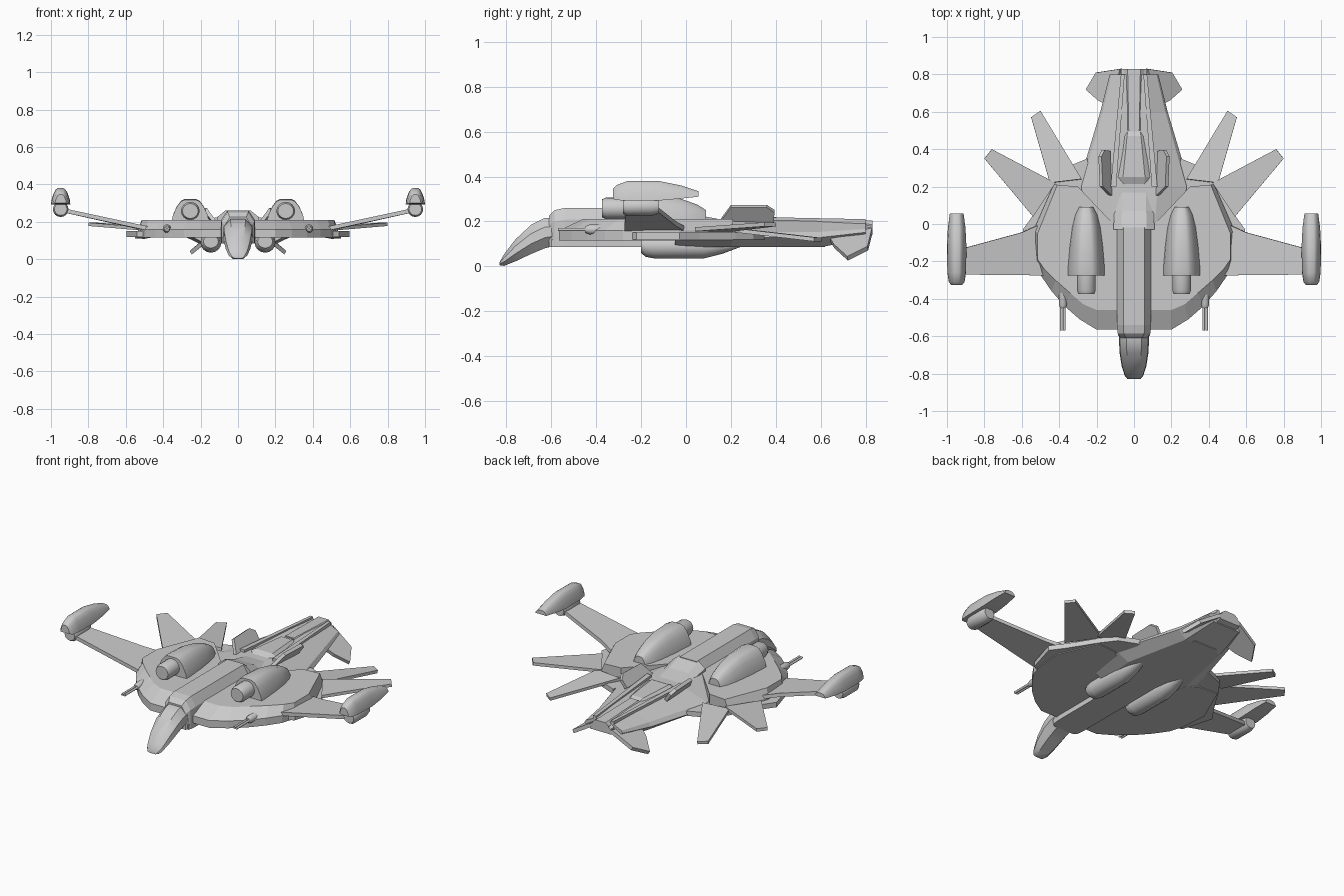
import bpy, bmesh
from math import sin, cos, pi, radians
from mathutils import Vector


def finish(name, bm, mirror=False, smooth=False):
    bmesh.ops.recalc_face_normals(bm, faces=bm.faces)
    me = bpy.data.meshes.new(name)
    bm.to_mesh(me)
    bm.free()
    ob = bpy.data.objects.new(name, me)
    bpy.context.collection.objects.link(ob)
    if smooth:
        bpy.context.view_layer.objects.active = ob
        ob.select_set(True)
        bpy.ops.object.shade_smooth_by_angle(angle=radians(35))
        ob.select_set(False)
    if mirror:
        m = ob.modifiers.new("mirror", 'MIRROR')
        m.use_mirror_merge = False
    return ob


def skin(name, rings, mirror=False, smooth=False):
    """Join rings of equal point count and cap both ends."""
    bm = bmesh.new()
    vs = [[bm.verts.new(p) for p in r] for r in rings]
    n = len(vs[0])
    for a, b in zip(vs, vs[1:]):
        for i in range(n):
            bm.faces.new((a[i], a[(i + 1) % n], b[(i + 1) % n], b[i]))
    bm.faces.new(vs[0])
    bm.faces.new(vs[-1])
    return finish(name, bm, mirror, smooth)


def loft(name, profile, stations, cx=0, smooth=False):
    """Sweep a unit profile along y; station = (y, half width, z low, z high)."""
    rings = [[(cx + u * w, y, a + v * (b - a)) for u, v in profile]
             for y, w, a, b in stations]
    return skin(name, rings, cx != 0, smooth)


def plate(name, pts, t):
    """Flat fin of thickness t, mirrored to the other side."""
    p = [Vector(q) for q in pts]
    n = (p[1] - p[0]).cross(p[2] - p[0]).normalized() * t / 2
    return skin(name, [[q - n for q in p], [q + n for q in p]], True)


def outline(half, z):
    return [(x, y, z) for x, y in half] + [(-x, y, z) for x, y in reversed(half)]


ROUND = [((cos(2 * pi * i / 16)), 0.5 + 0.5 * sin(2 * pi * i / 16)) for i in range(16)]
HEX = [(-1, 0), (1, 0), (1, .7), (.62, 1), (-.62, 1), (-1, .7)]
ARCH = [(-1, 0), (1, 0), (.93, .3), (.72, .68), (.5, .92), (.3, 1),
        (-.3, 1), (-.5, .92), (-.72, .68), (-.93, .3)]

# Main hull disc with sloped front rim
low = [(.2, -.565), (.29, -.51), (.37, -.44), (.44, -.36), (.495, -.28), (.52, -.2),
       (.535, -.03), (.43, .21), (.3, .2), (.11, .0)]
top = [(.2, -.46), (.27, -.43), (.34, -.37), (.42, -.3), (.48, -.24), (.515, -.19),
       (.515, -.05), (.41, .21), (.3, .2), (.11, .0)]
skin("hull_disc", [outline(low, .115), outline(low, .16), outline(top, .21)])

# Lower flange where the fins join
plate("hull_flange", [(.45, -.27, .135), (.54, -.22, .135), (.595, -.03, .135),
                      (.53, .06, .135), (.43, .22, .135), (.37, .3, .135),
                      (.25, .35, .135), (.2, 0, .135)], .03)

# Raised neck and cockpit nose
loft("neck_spine", HEX, [(-.61, .07, .085, .225), (-.585, .088, .085, .25),
                         (-.54, .092, .085, .26), (-.02, .092, .085, .26)])
loft("nose_beak", [(-.55, 0), (.55, 0), (1, .35), (.95, .7), (.5, 1), (-.5, 1),
                   (-.95, .7), (-1, .35)],
     [(-.59, .08, .09, .215), (-.63, .08, .08, .215), (-.69, .077, .055, .185),
      (-.76, .066, .022, .12), (-.81, .05, .002, .055), (-.83, .034, .005, .02)],
     smooth=True)

# Tail fuselage: wide keel tapering backwards
loft("tail_body", [(-.7, 0), (.7, 0), (1, .35), (.93, .55), (.42, .97), (-.42, .97),
                   (-.93, .55), (-1, .35)],
     [(-.05, .26, .085, .21), (.2, .3, .085, .21), (.6, .18, .085, .21),
      (.8, .13, .125, .2)])
loft("belly_keel", HEX, [(-.6, .085, .085, .13), (.1, .1, .085, .13), (.62, .08, .085, .13)])
loft("tail_end_block", HEX, [(.78, .07, .125, .2), (.83, .07, .14, .185)])

# Centre deck behind the neck, with stepped panel and twin ridges
loft("aft_hood", HEX, [(-.03, .11, .15, .26), (.07, .105, .15, .225), (.2, .1, .15, .2)])
loft("aft_panel", HEX, [(.2, .085, .15, .2), (.25, .095, .15, .222),
                        (.47, .06, .15, .217), (.51, .05, .15, .2)])
loft("tail_spine", HEX, [(.5, .045, .15, .213), (.83, .055, .15, .203)])
plate("tail_ridge", [(.095, .2, .212), (.125, .2, .212), (.07, .8, .2), (.05, .8, .2)], .02)

# Dorsal fins leaning outward
plate("dorsal_fin", [(.125, .15, .2), (.175, .2, .268), (.182, .36, .268),
                     (.165, .395, .245), (.135, .39, .2)], .02)

# Rear feather fins and drooping tail fins
plate("rear_fin_inner", [(.28, .24, .16), (.45, .22, .16), (.55, .57, .12), (.5, .605, .118)], .018)
plate("rear_fin_outer", [(.42, .22, .165), (.54, .04, .165), (.8, .35, .187), (.76, .4, .187)], .018)
plate("tail_fin", [(.07, .83, .16), (.2, .81, .08), (.253, .72, .035), (.185, .66, .09),
                   (.12, .63, .14)], .022)

# Forward wings rising to the tip pods
plate("wing", [(.46, -.275, .16), (.95, -.27, .265), (.95, -.14, .265),
               (.6, -.045, .19), (.5, -.0, .165)], .022)
loft("wing_tip_pod", ARCH,
     [(-.325, .03, .3, .345), (-.31, .042, .295, .362), (-.26, .05, .293, .38),
      (-.12, .052, .293, .38), (-.02, .047, .302, .36), (.055, .037, .31, .335)],
     cx=.948, smooth=True)
loft("wing_tip_thruster", ROUND,
     [(-.28, .034, .235, .3), (-.265, .042, .226, .308), (-.15, .042, .226, .308),
      (-.12, .034, .235, .3)], cx=.948, smooth=True)

# Engine nacelles with round intakes
loft("engine_nacelle", ARCH,
     [(-.275, .1, .2, .318), (-.24, .1, .2, .322), (-.12, .09, .2, .32), (-.02, .077, .2, .3),
      (.05, .06, .2, .275), (.09, .04, .2, .25)], cx=.255, smooth=True)
loft("engine_intake", ROUND,
     [(-.375, .042, .218, .298), (-.355, .05, .21, .307), (-.25, .05, .21, .307)],
     cx=.255, smooth=True)

# Belly pods
loft("belly_pod", ROUND,
     [(-.2, .04, .06, .13), (-.18, .05, .042, .14), (-.14, .056, .035, .145),
      (.08, .056, .035, .145), (.16, .045, .055, .13), (.24, .022, .085, .115)],
     cx=.145, smooth=True)

# Guns: housing plus twin barrels
loft("gun_housing", ROUND, [(-.45, .014, .15, .178), (-.43, .022, .142, .186),
                            (-.34, .022, .142, .186)], cx=.38, smooth=True)
for i, dx in enumerate((-.008, .008)):
    loft("gun_barrel_%d" % i, ROUND, [(-.57, .007, .157, .171), (-.43, .007, .157, .171)],
         cx=.38 + dx, smooth=True)
